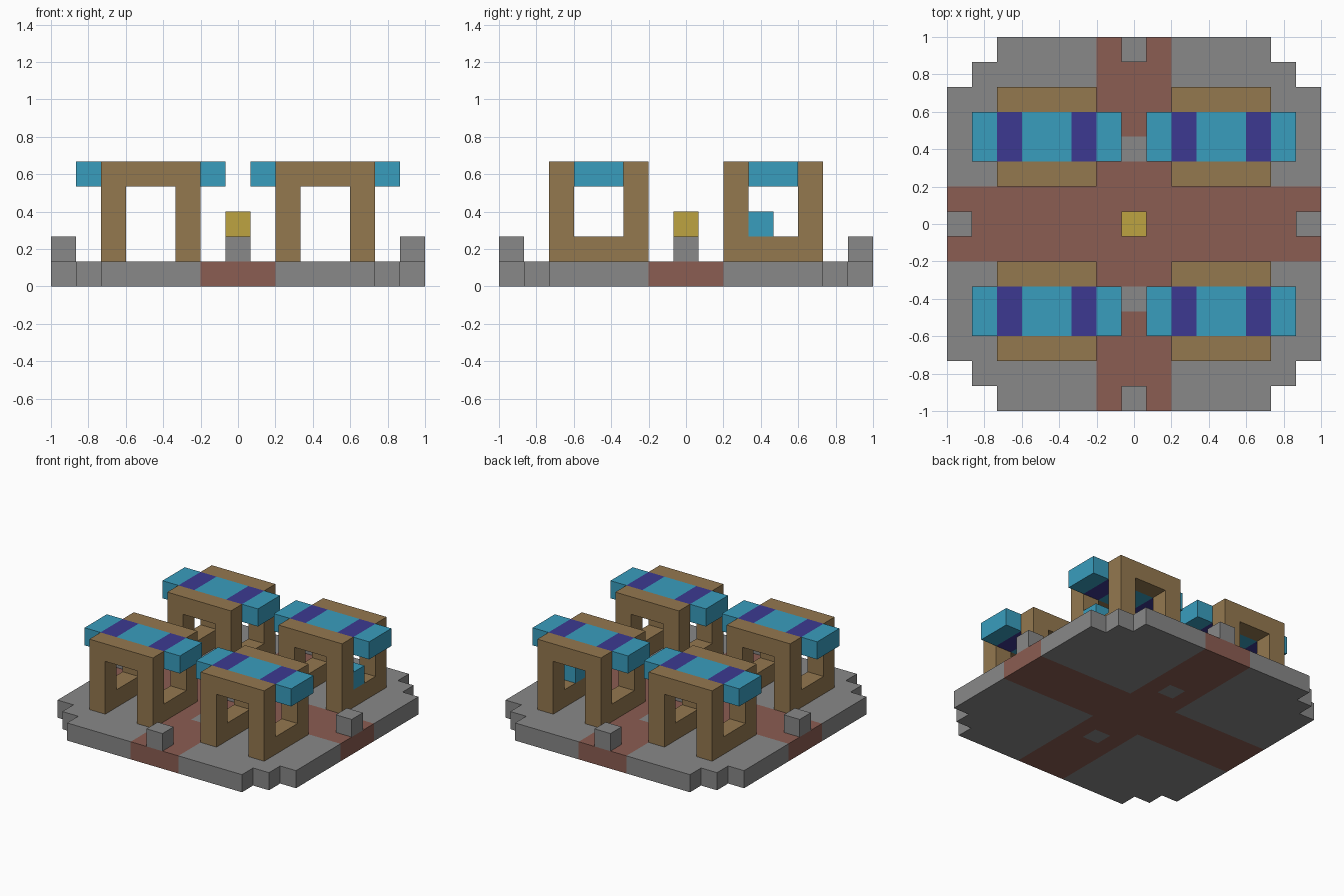
import bpy
import bmesh
from itertools import product
from mathutils import Vector

if "Cube" in bpy.data.objects:
    bpy.data.objects.remove(bpy.data.objects["Cube"], do_unlink=True)

UNIT = 2 / 15  # size of one block


def material(name, *rgb):
    linear = [((c / 255 + 0.055) / 1.055) ** 2.4 for c in rgb] + [1]
    mat = bpy.data.materials.new(name)
    mat.use_nodes = True
    mat.diffuse_color = linear
    mat.node_tree.nodes["Principled BSDF"].inputs["Base Color"].default_value = linear
    return mat


stone = material("grey stone", 136, 136, 136)
brick = material("red brick", 139, 93, 82)
wood = material("brown wood", 148, 120, 79)
blue = material("blue cloth", 57, 157, 190)
purple = material("purple cloth", 60, 57, 145)
gold = material("gold", 190, 163, 65)


def box(xs, ys, zs):
    """All blocks in a box given by inclusive (first, last) ranges."""
    return set(product(*(range(a, b + 1) for a, b in (xs, ys, zs))))


def build(name, cells, mats, rule=lambda x, y: 0):
    """Closed shell around the blocks; rule picks the material for each block."""
    bm = bmesh.new()
    for cell in cells:
        centre = Vector(cell) + Vector((0, 0, 0.5))
        for axis, sign in product(range(3), (-1, 1)):
            normal = Vector((0, 0, 0))
            normal[axis] = sign
            if tuple(int(c) for c in Vector(cell) + normal) in cells:
                continue
            u = Vector((0, 0, 0))
            u[(axis + 1) % 3] = 1
            v = normal.cross(u)
            corners = [(-u - v), (u - v), (u + v), (v - u)]
            face = bm.faces.new([bm.verts.new((centre + (normal + c) / 2) * UNIT)
                                 for c in corners])
            face.material_index = rule(cell[0], cell[1])
    bmesh.ops.remove_doubles(bm, verts=bm.verts, dist=0.001)
    mesh = bpy.data.meshes.new(name)
    bm.to_mesh(mesh)
    bm.free()
    for mat in mats:
        mesh.materials.append(mat)
    obj = bpy.data.objects.new(name, mesh)
    bpy.context.collection.objects.link(obj)
    return obj


# Plaza floor with stepped corners, crossing brick paths and two stone slabs
def paving(x, y):
    slab = x == 0 and abs(y) == 3
    return int(min(abs(x), abs(y)) <= 1 and not slab)


floor = {c for c in box((-7, 7), (-7, 7), (0, 0)) if abs(c[0]) + abs(c[1]) <= 12}
build("plaza_floor", floor, [stone, brick], paving)

# Low posts at the path ends
for name, x, y in (("front", 0, -7), ("back", 0, 7), ("left", 7, 0), ("right", -7, 0)):
    build(name + "_post", {(x, y, 1)}, [stone])

# Centre monument
build("centre_pedestal", {(0, 0, 1)}, [stone])
build("centre_ornament", {(0, 0, 2)}, [gold])

# Four market stalls
for (depth, sy), (side, sx) in product((("front", -1), ("back", 1)),
                                       (("left", 1), ("right", -1))):
    label = depth + "_" + side
    frame = set()
    for x, y in product((2, 5), (2, 5)):
        frame |= box((x, x), (y, y), (1, 4))      # legs
    for e in (2, 5):
        frame |= box((2, 5), (e, e), (4, 4))      # top beams
        frame |= box((e, e), (2, 5), (1, 1))      # side sills
    awning = box((1, 6), (3, 4), (4, 4))
    frame = {(x * sx, y * sy, z) for x, y, z in frame}
    awning = {(x * sx, y * sy, z) for x, y, z in awning}
    build(label + "_stall_frame", frame, [wood])
    build(label + "_stall_awning", awning, [blue, purple],
          lambda x, y: int(abs(x) in (2, 5)))

# Goods on the sill of one stall
build("stall_goods", {(5, 3, 2)}, [blue])
